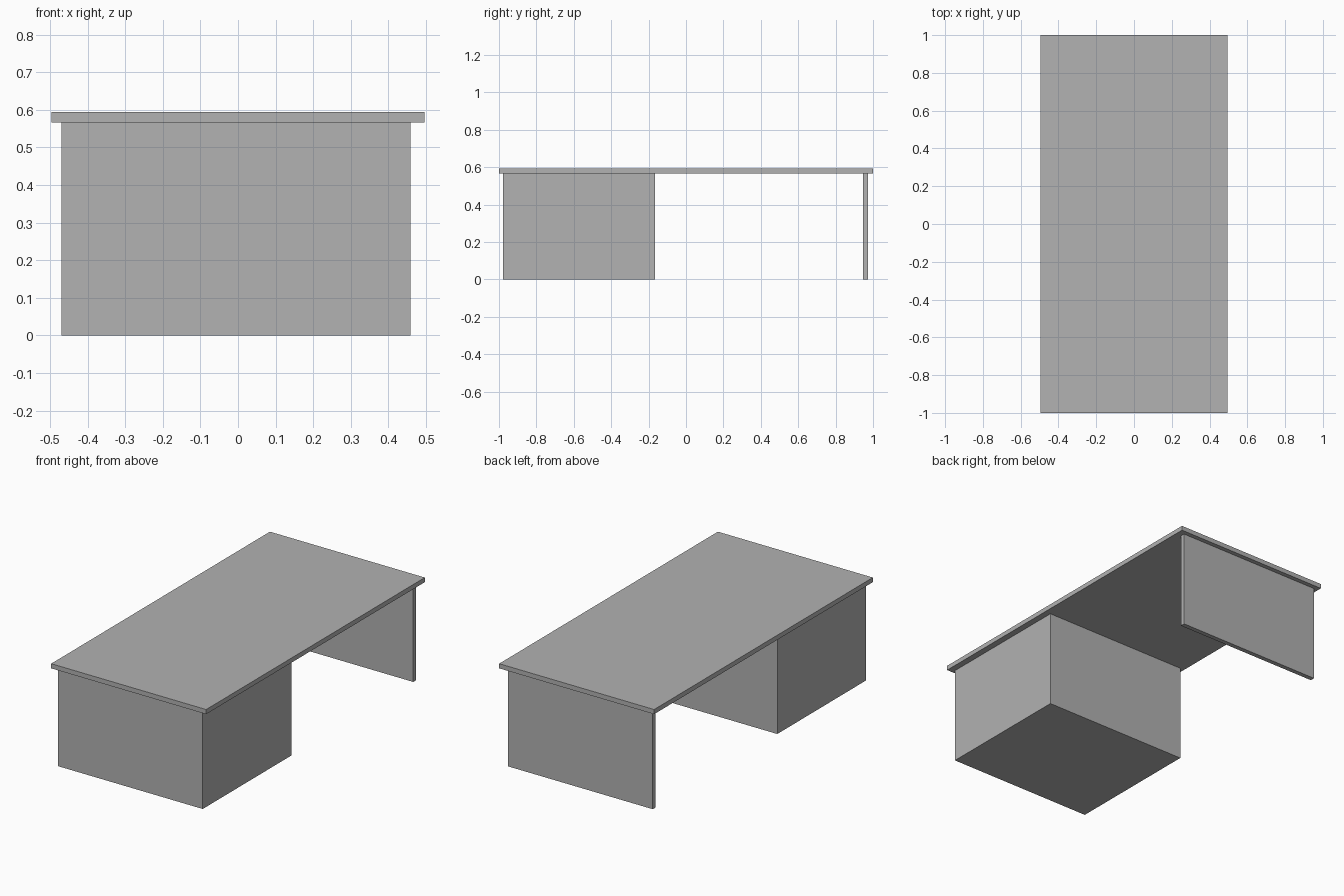
import bpy
from mathutils import Vector

# Remove the default cube
cube = bpy.data.objects.get("Cube")
if cube:
    bpy.data.objects.remove(cube, do_unlink=True)

# Single plain grey finish
GREY = (0.445, 0.445, 0.445, 1.0)
grey = bpy.data.materials.new("plain_grey")
grey.use_nodes = True
grey.diffuse_color = GREY
grey.node_tree.nodes["Principled BSDF"].inputs["Base Color"].default_value = GREY


def box(name, low, high):
    """Add a flat-sided box spanning two opposite corners."""
    low, high = Vector(low), Vector(high)
    bpy.ops.mesh.primitive_cube_add(size=1, location=(low + high) / 2)
    obj = bpy.context.object
    obj.name = name
    obj.scale = high - low
    bpy.ops.object.transform_apply(location=False, rotation=False, scale=True)
    obj.data.materials.append(grey)
    return obj


# Shared heights and support width
UNDERSIDE, TOP = 0.567, 0.594
LEFT, RIGHT = 0.459, -0.469

# Overhanging slab, front cabinet and rear leg panel
box("desk_top", (-0.496, -1, UNDERSIDE), (0.496, 1, TOP))
box("front_cabinet", (RIGHT, -0.978, 0), (LEFT, -0.165, UNDERSIDE))
box("rear_leg_panel", (RIGHT, 0.947, 0), (LEFT, 0.974, UNDERSIDE))
